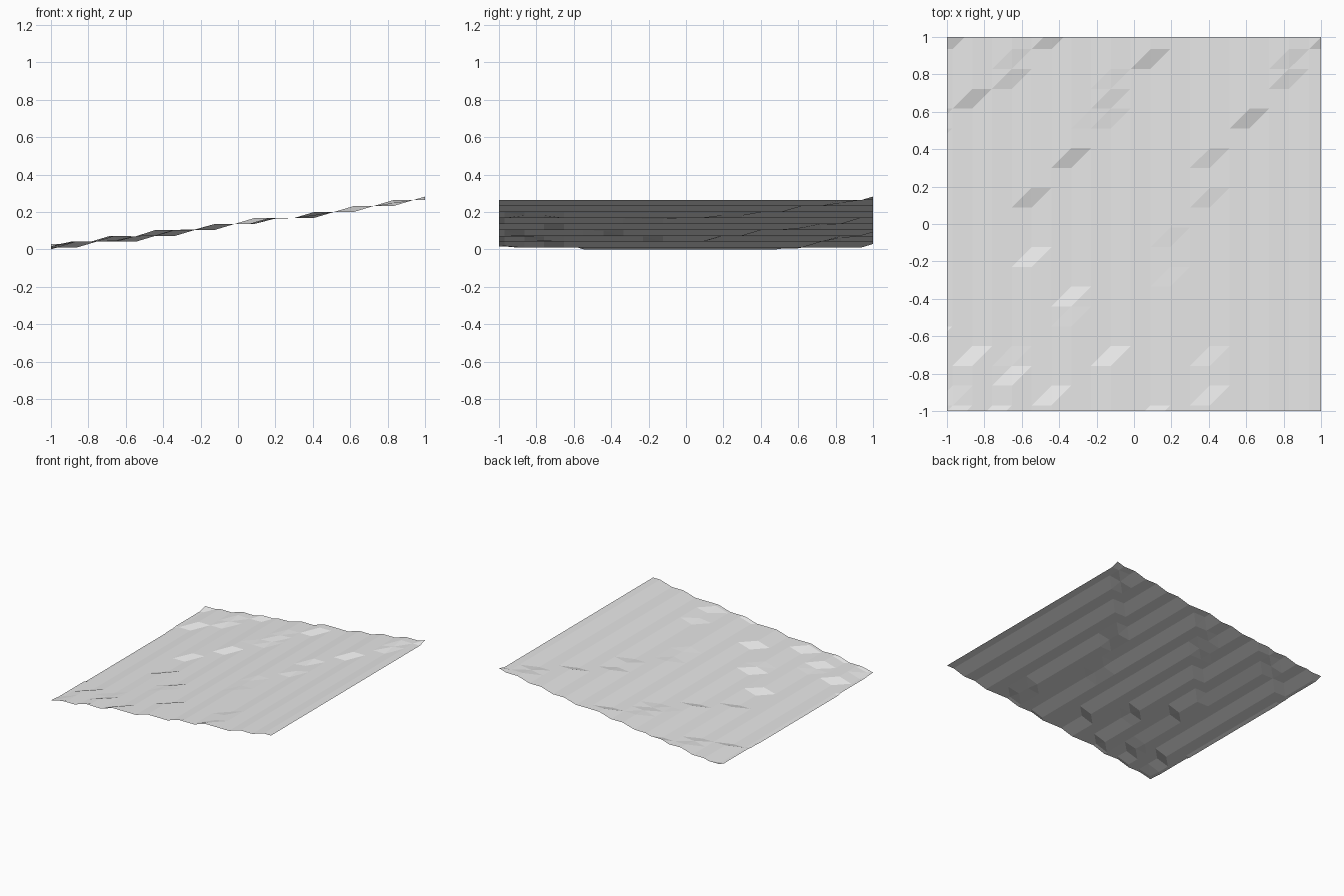
import bpy
import bmesh
from mathutils import Vector

cube = bpy.data.objects.get("Cube")
if cube:
    bpy.data.objects.remove(cube)

CELL = 0.1058      # grid spacing
ORIGIN = -0.97     # position of column 0 and row 0
STEP = 0.0317      # height of one terrace
MIDDLE = 8         # row where the valley floor lies

# Terrace level of each column (from -1 to 19) along the valley floor
floor_levels = [-1, 0, 0, 1, 1, 1, 2, 2, 3, 3, 4, 4, 4.87, 5, 5, 6, 6, 7, 7, 8, 8]

# Per column: row after which the ground climbs away from the floor, and how far
climbs = {
    -1: {3: 1, 13: 0.4, 14: 0.6},
    0: {-1: 0.7, 0: 0.3, 18: 1},
    1: {2: 1, 15: 1},
    2: {-1: 1},
    3: {1: 0.85, 2: 0.15, 16: 0.65, 17: 0.35},
    4: {7: 0.9, 10: 0.9},
    5: {0: 1, 18: 1},
    6: {4: 0.12, 5: 0.88, 12: 1},
    7: {14: 0.08},
    8: {2: 1, 14: 0.3, 15: 0.5, 16: 0.2},
    10: {-1: 1, 17: 1},
    11: {6: 0.1, 8: 0.15},
    13: {0: 0.6, 2: 0.4, 10: 0.4, 12: 0.6},
    15: {14: 1},
    17: {16: 0.55, 17: 0.45},
    19: {18: 1},
}


def height(col, row):
    level = floor_levels[col + 1]
    for start, amount in climbs.get(col, {}).items():
        climbed = row > start if start >= MIDDLE else row <= start
        if climbed:
            level += amount
    return level * STEP


# Terrain sheet: every cell is split along the same diagonal
bm = bmesh.new()
span = range(-1, 20)
points = {
    (c, r): bm.verts.new((ORIGIN + c * CELL, ORIGIN + r * CELL, height(c, r)))
    for c in span for r in span
}
for c in span[:-1]:
    for r in span[:-1]:
        a, b = points[c, r], points[c + 1, r]
        d, e = points[c + 1, r + 1], points[c, r + 1]
        bm.faces.new((a, b, d))
        bm.faces.new((a, d, e))

# Trim the sheet to its square outline
for direction in ((1, 0, 0), (-1, 0, 0), (0, 1, 0), (0, -1, 0)):
    bmesh.ops.bisect_plane(
        bm, geom=bm.verts[:] + bm.edges[:] + bm.faces[:], dist=1e-5,
        plane_co=Vector(direction), plane_no=direction, clear_outer=True)

# Rest the lowest point on the ground
lowest = min(v.co.z for v in bm.verts)
bmesh.ops.translate(bm, verts=bm.verts[:], vec=(0, 0, -lowest))

mesh = bpy.data.meshes.new("terrain_sheet")
bm.to_mesh(mesh)
bm.free()

# Plain grey finish
grey = bpy.data.materials.new("light_grey")
grey.use_nodes = True
colour = (0.8, 0.8, 0.8, 1)
grey.diffuse_color = colour
grey.node_tree.nodes["Principled BSDF"].inputs["Base Color"].default_value = colour
mesh.materials.append(grey)

terrain = bpy.data.objects.new("terrain_sheet", mesh)
bpy.context.collection.objects.link(terrain)
